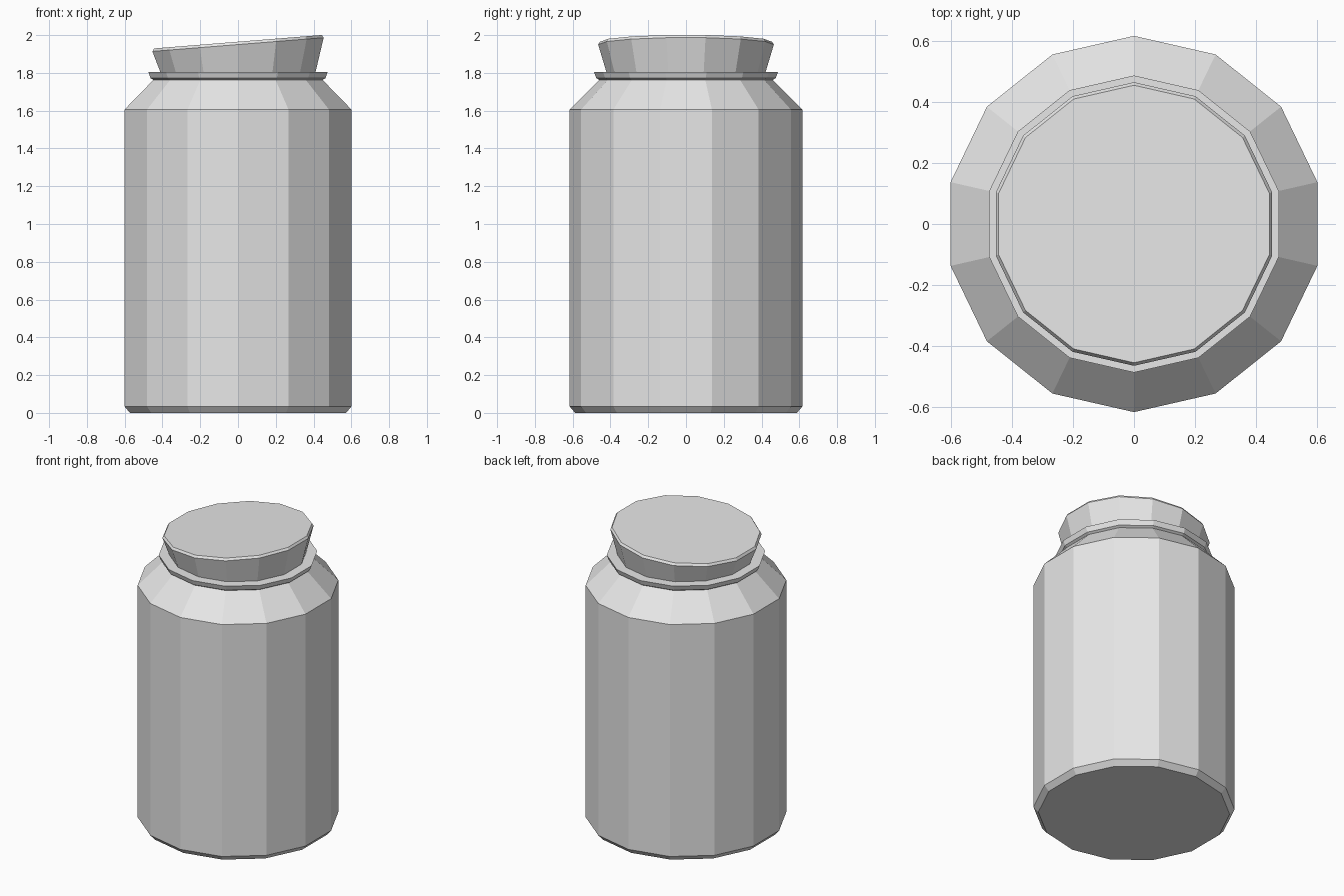
import bpy
import bmesh
import math

SIDES = 14

cube = bpy.data.objects.get("Cube")
if cube:
    bpy.data.objects.remove(cube, do_unlink=True)

grey = bpy.data.materials.new("light_grey")
grey.use_nodes = True
grey.diffuse_color = (0.8, 0.8, 0.8, 1)
grey.node_tree.nodes["Principled BSDF"].inputs["Base Color"].default_value = (0.8, 0.8, 0.8, 1)


def lathe(name, profile):
    """Capped faceted solid from rings of (radius, height, slope along x)."""
    bm = bmesh.new()
    rings = []
    for radius, height, slope in profile:
        ring = []
        for i in range(SIDES):
            a = math.pi / 2 + math.tau * i / SIDES
            x, y = radius * math.cos(a), radius * math.sin(a)
            ring.append(bm.verts.new((x, y, height + slope * x)))
        rings.append(ring)
    for low, high in zip(rings, rings[1:]):
        for i in range(SIDES):
            j = (i + 1) % SIDES
            bm.faces.new((low[i], low[j], high[j], high[i]))
    bm.faces.new(rings[0][::-1])
    bm.faces.new(rings[-1])
    mesh = bpy.data.meshes.new(name)
    bm.to_mesh(mesh)
    bm.free()
    mesh.materials.append(grey)
    obj = bpy.data.objects.new(name, mesh)
    bpy.context.collection.objects.link(obj)
    return obj


# Body with chamfered foot and sloping shoulder
lathe("jar_body", [(0.587, 0, 0), (0.617, 0.035, 0), (0.617, 1.605, 0), (0.458, 1.764, 0)])

# Flared lip around the mouth
lathe("jar_rim", [(0.458, 1.762, 0), (0.475, 1.772, 0), (0.487, 1.805, 0)])

# Stopper, widening upwards to a tilted top with a small bevel
lathe("stopper", [(0.42, 1.80, 0), (0.465, 1.95, 0.08), (0.455, 1.965, 0.08)])
